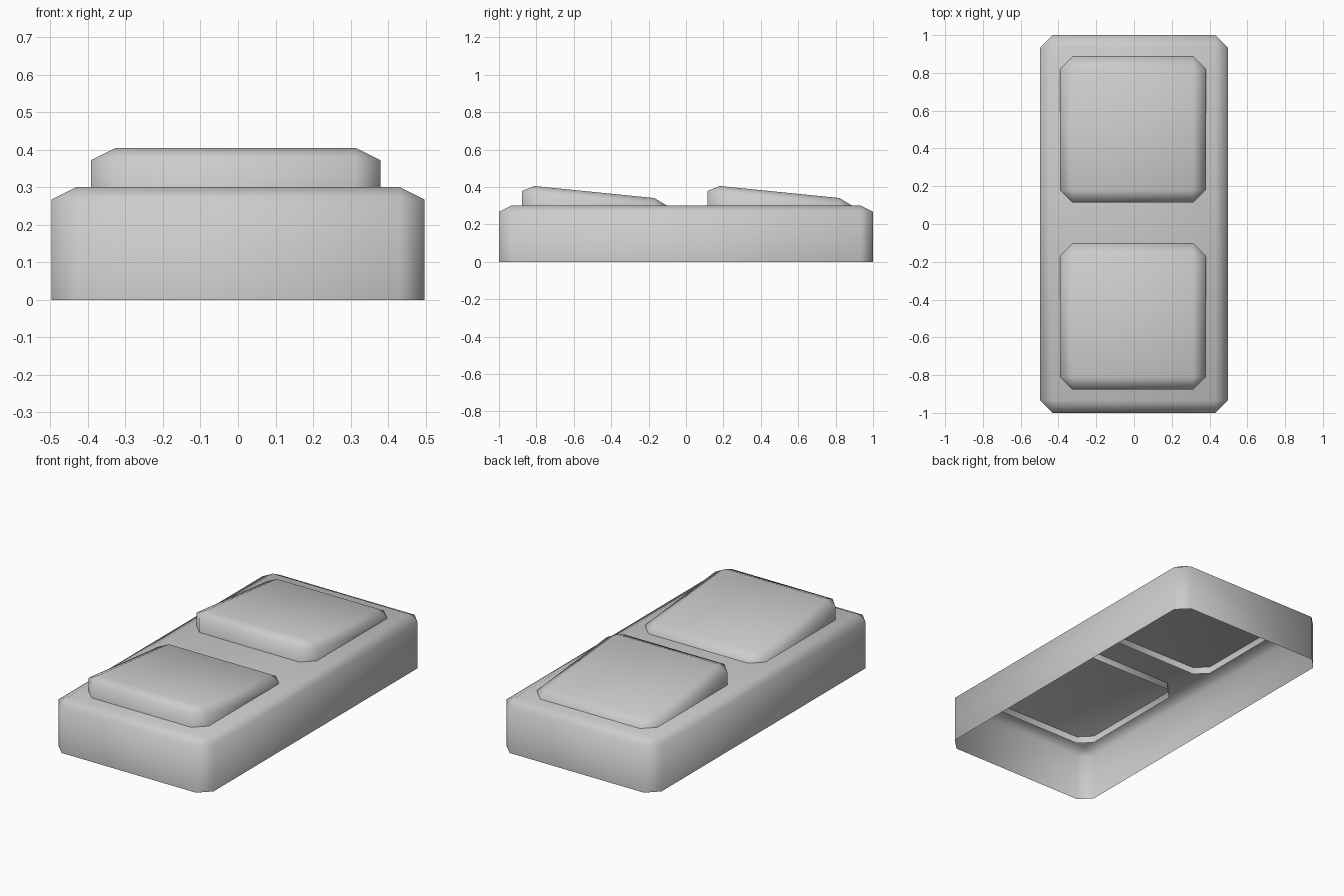
import bpy, bmesh
from mathutils import Vector

cube = bpy.data.objects.get("Cube")
if cube:
    bpy.data.objects.remove(cube, do_unlink=True)

grey = bpy.data.materials.new("light_grey")
grey.use_nodes = True
colour = (0.6, 0.6, 0.6, 1)
grey.diffuse_color = colour
grey.node_tree.nodes["Principled BSDF"].inputs["Base Color"].default_value = colour

BEVEL = 0.066   # horizontal chamfer; half as tall as it is wide
SLOPE = 0.1     # fall of the rocker tops towards the back


def shell(name, half_x, half_y, bottom, top, centre=(0, 0), slope=0):
    """Chamfered box with an open bottom and an optionally sloping top."""
    bm = bmesh.new()
    bmesh.ops.create_cube(bm, size=2)
    # The box is made double height so the chamfer flattens when halved
    for v in bm.verts:
        v.co = Vector((v.co.x * half_x, v.co.y * half_y, 2 * top if v.co.z > 0 else 2 * bottom - 1))
    bmesh.ops.bevel(bm, geom=bm.edges[:], offset=BEVEL, segments=1,
                    affect='EDGES', clamp_overlap=False)
    # Open the bottom
    bmesh.ops.bisect_plane(bm, geom=bm.verts[:] + bm.edges[:] + bm.faces[:],
                           plane_co=(0, 0, 2 * bottom), plane_no=(0, 0, 1), clear_inner=True)
    for v in bm.verts:
        v.co.z /= 2
        if v.co.z > bottom + 0.01:
            v.co.z -= slope * v.co.y
    bmesh.ops.recalc_face_normals(bm, faces=bm.faces[:])
    if max(bm.faces, key=lambda f: f.calc_center_median().z).normal.z < 0:
        bmesh.ops.reverse_faces(bm, faces=bm.faces[:])
    for f in bm.faces:
        f.smooth = True
    mesh = bpy.data.meshes.new(name)
    bm.to_mesh(mesh)
    bm.free()
    mesh.materials.append(grey)
    obj = bpy.data.objects.new(name, mesh)
    obj.location = (*centre, 0)
    bpy.context.collection.objects.link(obj)
    return obj


# Housing
shell("housing", 0.497, 1.0, 0, 0.3)

# Two rocker buttons, their skirts reaching just inside the housing
for name, y in (("front_button", -0.49), ("back_button", 0.5)):
    shell(name, 0.386, 0.386, 0.26, 0.373, (-0.006, y), SLOPE)
